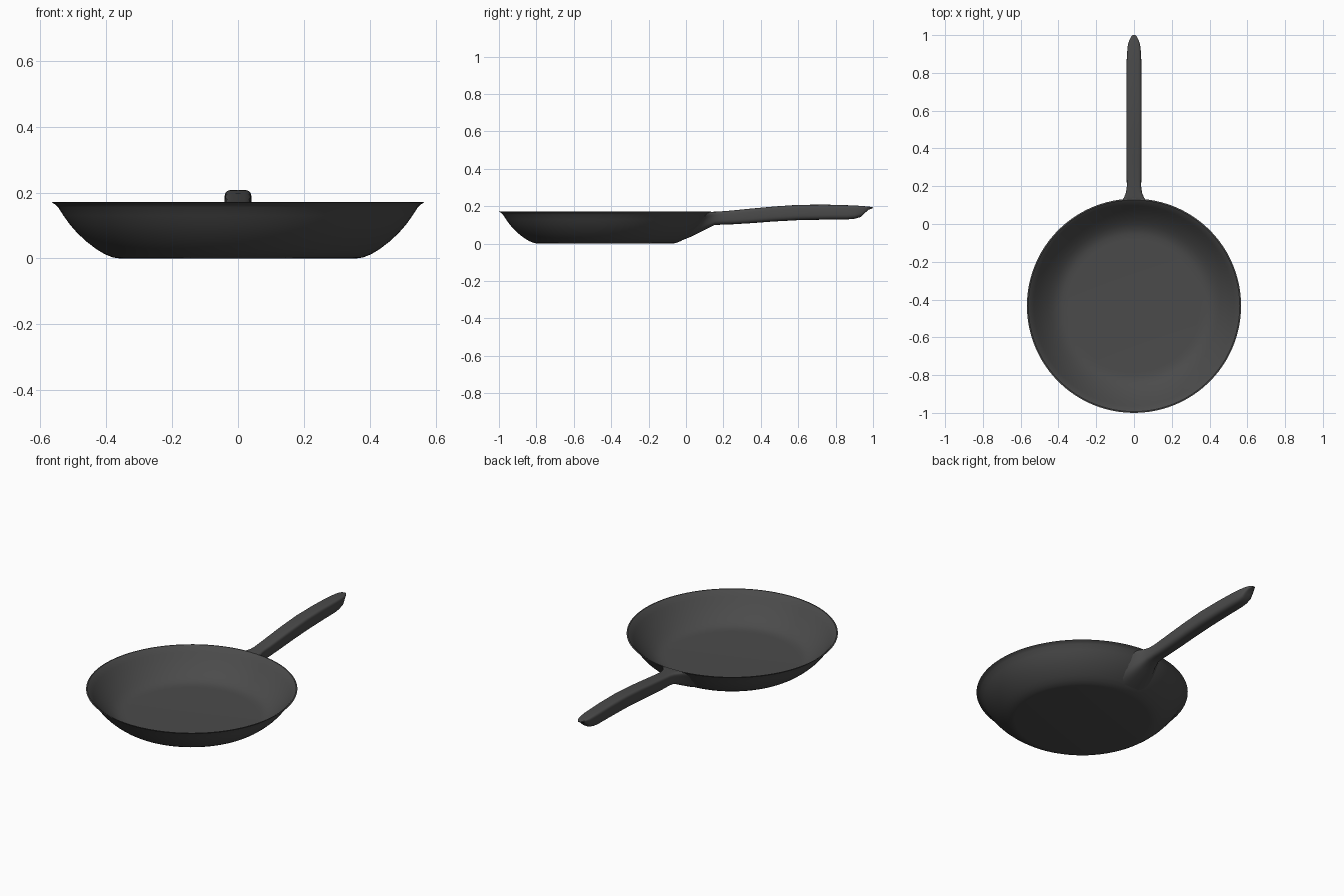
import bpy, bmesh
from math import sin, cos, pi, sqrt, radians

if "Cube" in bpy.data.objects:
    bpy.data.objects.remove(bpy.data.objects["Cube"])

CY = -0.433  # pan centre along y

iron = bpy.data.materials.new("dark_iron")
iron.diffuse_color = (0.07, 0.07, 0.07, 1)
iron.use_nodes = True
iron.node_tree.nodes["Principled BSDF"].inputs["Base Color"].default_value = iron.diffuse_color


def finish(bm, name):
    bmesh.ops.recalc_face_normals(bm, faces=bm.faces)
    mesh = bpy.data.meshes.new(name)
    bm.to_mesh(mesh)
    bm.free()
    obj = bpy.data.objects.new(name, mesh)
    bpy.context.collection.objects.link(obj)
    mesh.materials.append(iron)
    bpy.ops.object.select_all(action='DESELECT')
    obj.select_set(True)
    bpy.context.view_layer.objects.active = obj
    bpy.ops.object.shade_smooth_by_angle(angle=radians(40))
    return obj


# Pan body: lathed profile, outside then inside
outer = [(0.36, 0), (0.38, 0.003), (0.405, 0.013), (0.43, 0.028), (0.46, 0.051),
         (0.487, 0.076), (0.51, 0.102), (0.53, 0.13), (0.546, 0.155),
         (0.556, 0.165), (0.567, 0.170)]
inner = [(0.560, 0.171), (0.548, 0.162), (0.53, 0.14), (0.508, 0.113), (0.483, 0.086),
         (0.455, 0.06), (0.43, 0.041), (0.405, 0.027), (0.38, 0.02), (0.35, 0.018)]
bm = bmesh.new()
pts = [(0, 0)] + outer + inner + [(0, 0.018)]
vs = [bm.verts.new((r, CY, z)) for r, z in pts]
edges = [bm.edges.new(p) for p in zip(vs, vs[1:])]
bmesh.ops.spin(bm, geom=vs + edges, cent=(0, CY, 0), axis=(0, 0, 1),
               angle=2 * pi, steps=96)
bmesh.ops.remove_doubles(bm, verts=bm.verts, dist=1e-4)
finish(bm, "pan_body")


def wall_radius(z):
    for (r0, z0), (r1, z1) in zip(outer, outer[1:]):
        if z <= z1:
            return r0 + (r1 - r0) * max(0, z - z0) / (z1 - z0)
    return outer[-1][0]


# Handle: sections as (top y, top z, bottom y, bottom z, half width)
sections = [
    (0.125, 0.166, -0.02, 0.010, 0.095),
    (0.134, 0.169, 0.04, 0.035, 0.075),
    (0.150, 0.170, 0.10, 0.069, 0.056),
    (0.170, 0.171, 0.15, 0.098, 0.043),
    (0.200, 0.173, 0.20, 0.102, 0.038),
    (0.25, 0.177, 0.25, 0.103, 0.039),
    (0.35, 0.187, 0.35, 0.109, 0.040),
    (0.47, 0.198, 0.47, 0.118, 0.041),
    (0.60, 0.207, 0.60, 0.125, 0.041),
    (0.75, 0.208, 0.75, 0.128, 0.040),
    (0.86, 0.205, 0.86, 0.129, 0.039),
    (0.91, 0.203, 0.90, 0.132, 0.037),
    (0.95, 0.200, 0.935, 0.142, 0.033),
    (0.975, 0.198, 0.955, 0.162, 0.026),
    (0.99, 0.196, 0.975, 0.180, 0.018),
    (1.00, 0.193, 0.998, 0.188, 0.009),
]
N = 32
bm = bmesh.new()
rings = []
for i, (yt, zt, yb, zb, w) in enumerate(sections):
    ring = []
    for k in range(N):
        a = 2 * pi * k / N
        c, s = cos(a), sin(a)
        p = 2 / (5 if s > 0 else 3.2)
        x = w * abs(c) ** p * (1 if c > 0 else -1)
        t = 0.5 + 0.5 * abs(s) ** p * (1 if s > 0 else -1)
        z = zb + (zt - zb) * t
        y = yb + (yt - yb) * t
        if i < 3:  # blend the root onto the pan wall
            wall = CY + sqrt((wall_radius(z) - 0.004) ** 2 - x * x)
            f = (1, 0.5, 0.15)[i]
            y = max(y, wall) if i else wall
            y = y * (1 - f) + (wall + 0.004 * i) * f
        ring.append(bm.verts.new((x, y, z)))
    rings.append(ring)
for a, b in zip(rings, rings[1:]):
    for k in range(N):
        j = (k + 1) % N
        bm.faces.new((a[k], a[j], b[j], b[k]))
bm.faces.new(rings[-1])
finish(bm, "handle")
